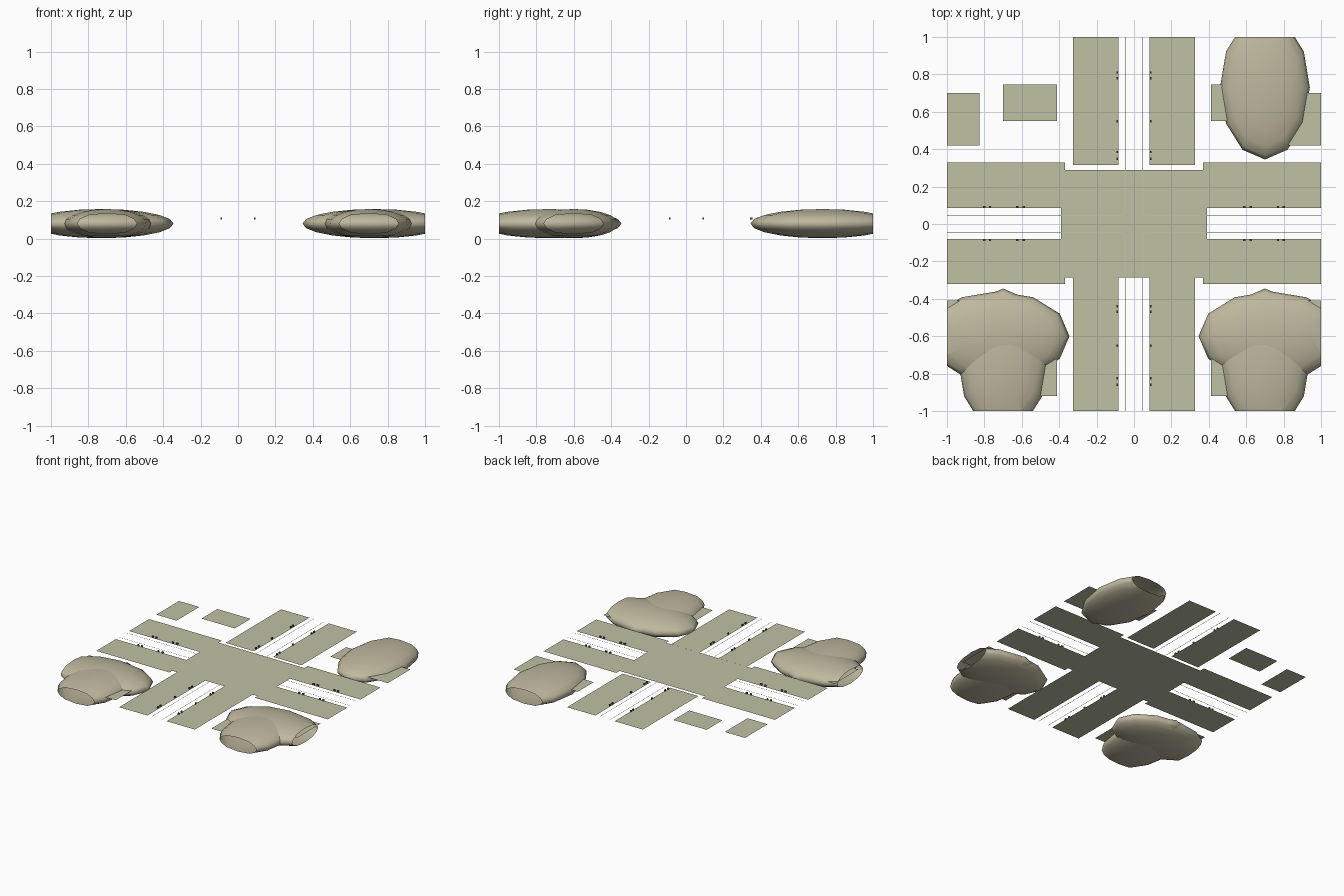
import bpy, bmesh, math
from mathutils import Matrix

if "Cube" in bpy.data.objects:
    bpy.data.objects.remove(bpy.data.objects["Cube"])

MID = 0.08      # height of the mound centres
GROUND = 0.098  # height of the paved sheets


def material(name, rgb):
    m = bpy.data.materials.new(name)
    m.diffuse_color = (*rgb, 1)
    m.use_nodes = True
    m.node_tree.nodes["Principled BSDF"].inputs["Base Color"].default_value = m.diffuse_color
    return m


PAVING = material("paving", (0.52, 0.535, 0.37))
EARTH = material("earth", (0.52, 0.48, 0.345))
EDGING = material("edging", (0.62, 0.58, 0.42))
DARK = material("dark", (0.10, 0.10, 0.08))


def finish(name, bm, mat, smooth=False):
    me = bpy.data.meshes.new(name)
    for f in bm.faces:
        f.smooth = smooth
    bm.to_mesh(me)
    bm.free()
    me.materials.append(mat)
    ob = bpy.data.objects.new(name, me)
    bpy.context.collection.objects.link(ob)
    return ob


def sheet(name, x0, x1, y0, y1, z=GROUND):
    bm = bmesh.new()
    bm.faces.new([bm.verts.new(p) for p in
                  ((x0, y0, z), (x1, y0, z), (x1, y1, z), (x0, y1, z))])
    return finish(name, bm, PAVING)


def mound(name, cx, cy, rx, ry):
    """Twelve-sided squashed ball, cut open at the tile border."""
    bm = bmesh.new()
    bmesh.ops.create_uvsphere(bm, u_segments=12, v_segments=10, radius=1)
    bmesh.ops.transform(bm, verts=bm.verts, matrix=Matrix.Translation((cx, cy, MID))
                        @ Matrix.Diagonal((rx, ry, 0.078, 1)))
    for n in ((1, 0, 0), (-1, 0, 0), (0, 1, 0), (0, -1, 0)):
        bmesh.ops.bisect_plane(bm, geom=bm.verts[:] + bm.edges[:] + bm.faces[:],
                               plane_co=n, plane_no=n, clear_outer=True)
    return finish(name, bm, EARTH, True)


def studs(name, points, sx, sy):
    """Tiny kerbside blocks."""
    bm = bmesh.new()
    for x, y in points:
        m = Matrix.Translation((x, y, 0.107)) @ Matrix.Diagonal((sx, sy, 0.012, 1))
        bmesh.ops.create_cube(bm, size=1, matrix=m)
    return finish(name, bm, DARK)


def kerb(name, sx, sy, off=0.046, r=0.035, w=0.003):
    """Hairline strip following the road edge round one corner."""
    c = off + r

    def path(d):
        arc = [(c - (r + d) * math.cos(a), c - (r + d) * math.sin(a))
               for a in (math.radians(15 * i) for i in range(7))]
        return [(off - d, 1)] + arc + [(1, off - d)]

    bm = bmesh.new()
    rows = [[bm.verts.new((sx * x, sy * y, GROUND + 0.002)) for x, y in path(d)]
            for d in (0, w)]
    for i in range(len(rows[0]) - 1):
        bm.faces.new([rows[0][i], rows[0][i + 1], rows[1][i + 1], rows[1][i]])
    bm.normal_update()
    if bm.faces[:][0].normal.z < 0:
        bmesh.ops.reverse_faces(bm, faces=bm.faces)
    return finish(name, bm, EDGING)


# Crossing and pavements
sheet("crossing", -0.39, 0.39, -0.285, 0.29, GROUND - 0.0003)
for side, s in (("left", -1), ("right", 1)):
    xa, xb = sorted((s * 0.37, s))
    sheet(f"{side}_pavement_back", xa, xb, 0.085, 0.33)
    sheet(f"{side}_pavement_front", xa, xb, -0.32, -0.08)
    xa, xb = sorted((s * 0.083, s * 0.327))
    sheet(f"back_pavement_{side}", xa, xb, 0.315, 1)
    sheet(f"front_pavement_{side}", xa, xb, -1, -0.285)

    # Building plots
    xa, xb = sorted((s * 0.413, s * 0.70))
    sheet(f"back_inner_plot_{side}", xa, xb, 0.55, 0.745)
    sheet(f"front_inner_plot_{side}", xa, xb, -0.92, -0.72)
    xa, xb = sorted((s * 0.825, s))
    sheet(f"back_outer_plot_{side}", xa, xb, 0.42, 0.70)
    sheet(f"front_outer_plot_{side}", xa, xb, -0.70, -0.41)

    # Front mounds, two crossing each other
    mound(f"front_mound_long_{side}", s * 0.70, -0.73, 0.24, 0.385)
    mound(f"front_mound_wide_{side}", s * 0.73, -0.60, 0.385, 0.24)

    # Road edges
    kerb(f"back_kerb_{side}", s, 1)
    kerb(f"front_kerb_{side}", s, -1)

    # Kerbside blocks
    along_y = (0.81, 0.78, 0.55, 0.385, 0.35, -0.44, -0.47, -0.65, -0.825, -0.86)
    studs(f"long_road_blocks_{side}", [(s * 0.09, y) for y in along_y], 0.008, 0.013)
    along_x = (0.80, 0.77, 0.625, 0.59)
    studs(f"cross_road_blocks_{side}",
          [(s * x, y) for x in along_x for y in (0.092, -0.087)], 0.013, 0.008)

# Single back mound
mound("back_mound_right", 0.70, 0.73, 0.24, 0.385)
